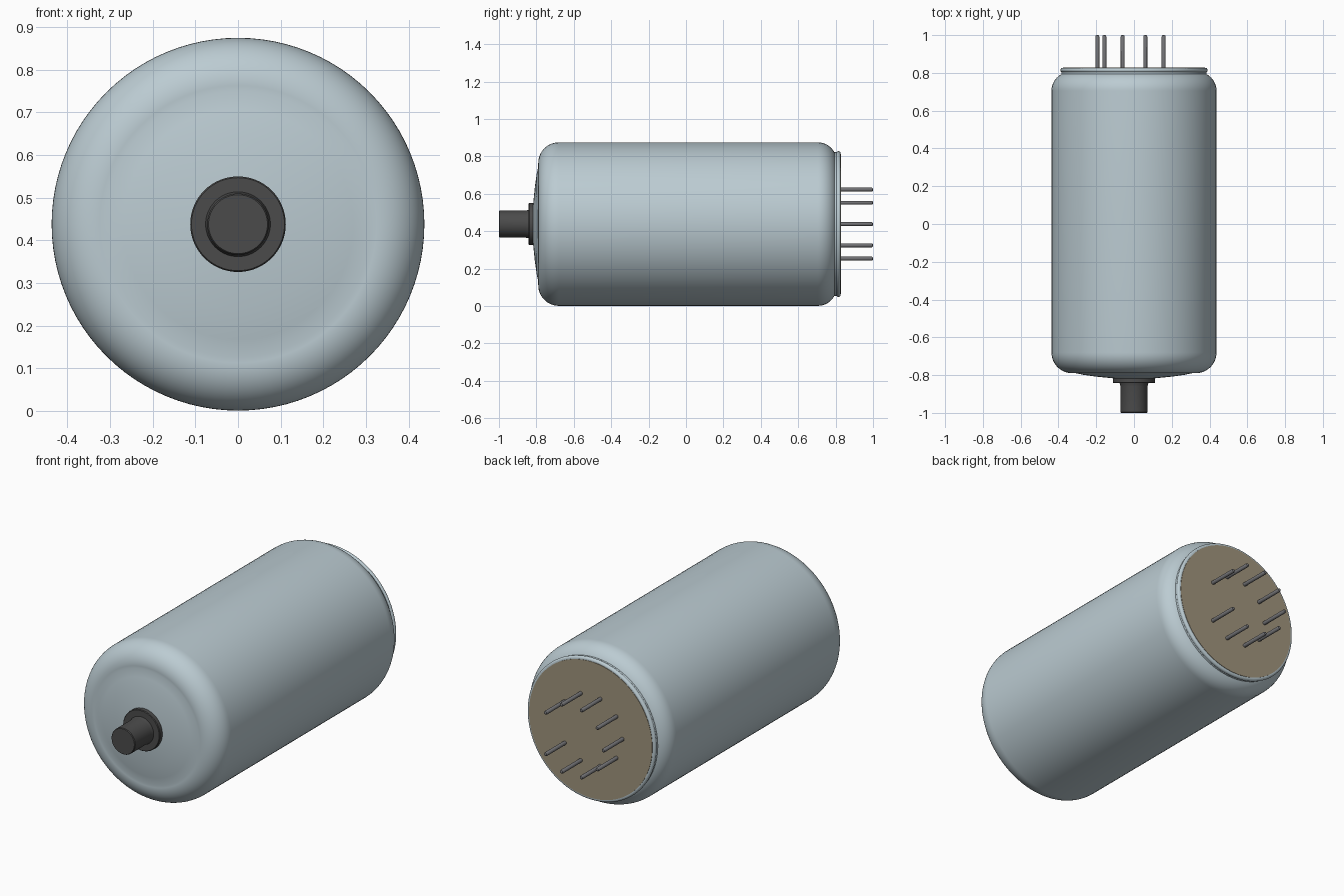
import bpy, bmesh, math
from mathutils import Vector

cube = bpy.data.objects.get("Cube")
if cube:
    bpy.data.objects.remove(cube, do_unlink=True)

CZ = 0.438  # height of the tube axis


def material(name, rgb):
    m = bpy.data.materials.new(name)
    m.use_nodes = True
    m.diffuse_color = (*rgb, 1)
    m.node_tree.nodes["Principled BSDF"].inputs["Base Color"].default_value = (*rgb, 1)
    return m


def arc(r, y, rad, a0, a1, n):
    """Points of a fillet in (radius, y), angles in degrees from the +radius direction."""
    angles = [math.radians(a0 + (a1 - a0) * i / n) for i in range(n + 1)]
    return [(r + rad * math.cos(a), y + rad * math.sin(a)) for a in angles]


def lathe(name, profile, mat, sides=96, x=0.0, z=0.0):
    """Revolve a (radius, y) profile about the y direction, closing both ends."""
    bm = bmesh.new()
    rings = []
    for r, y in profile:
        rings.append([bm.verts.new((r * math.cos(t), y, r * math.sin(t)))
                      for t in (2 * math.pi * k / sides for k in range(sides))])
    for a, b in zip(rings, rings[1:]):
        for k in range(sides):
            j = (k + 1) % sides
            bm.faces.new((a[k], a[j], b[j], b[k]))
    bm.faces.new(rings[0])
    bm.faces.new(rings[-1])
    bmesh.ops.recalc_face_normals(bm, faces=bm.faces[:])
    me = bpy.data.meshes.new(name)
    bm.to_mesh(me)
    bm.free()
    me.materials.append(mat)
    ob = bpy.data.objects.new(name, me)
    ob.location = Vector((x, 0, CZ + z))
    bpy.context.collection.objects.link(ob)
    bpy.ops.object.select_all(action='DESELECT')
    ob.select_set(True)
    bpy.context.view_layer.objects.active = ob
    bpy.ops.object.shade_smooth_by_angle(angle=math.radians(35))
    return ob


glass = material("pale blue grey glass", (0.50, 0.60, 0.645))
tan = material("tan base", (0.35, 0.296, 0.205))
black = material("dark grey cap", (0.07, 0.07, 0.07))
metal = material("grey metal", (0.17, 0.17, 0.18))

# Envelope: shallow domed front, rounded shoulders at both ends
envelope = [(0.02, -0.821), (0.11, -0.817), (0.2, -0.808), (0.27, -0.798)]
envelope += arc(0.327, -0.68, 0.11, -98, 0, 14)
envelope += arc(0.337, 0.705, 0.1, 0, 72, 10)
lathe("glass_envelope", envelope, glass)

# Rim around the rear end, and the base plate set on it
rim = [(0.36, 0.79), (0.385, 0.795)]
rim += arc(0.378, 0.815, 0.012, -60, 90, 8)
lathe("rear_rim", rim, glass)
lathe("base_plate", [(0.375, 0.82), (0.375, 0.829)], tan)

# Front terminal: flange and stub with a small fillet at its root
lathe("terminal_flange", [(0.112, -0.81), (0.112, -0.838), (0.109, -0.842)], black, 64)
lathe("terminal_stub", [(0.077, -0.838), (0.074, -0.85), (0.072, -0.86),
                        (0.072, -0.996), (0.069, -1.0)], black, 64)

# Nine pins on a ten-place circle, the place on the left side left empty
for i in range(1, 10):
    a = math.radians(36 * i)
    lathe(f"pin_{i}", [(0.0105, 0.82), (0.0105, 0.993), (0.008, 0.998), (0.004, 1.0)],
          metal, 16, 0.194 * math.cos(a), 0.194 * math.sin(a))
